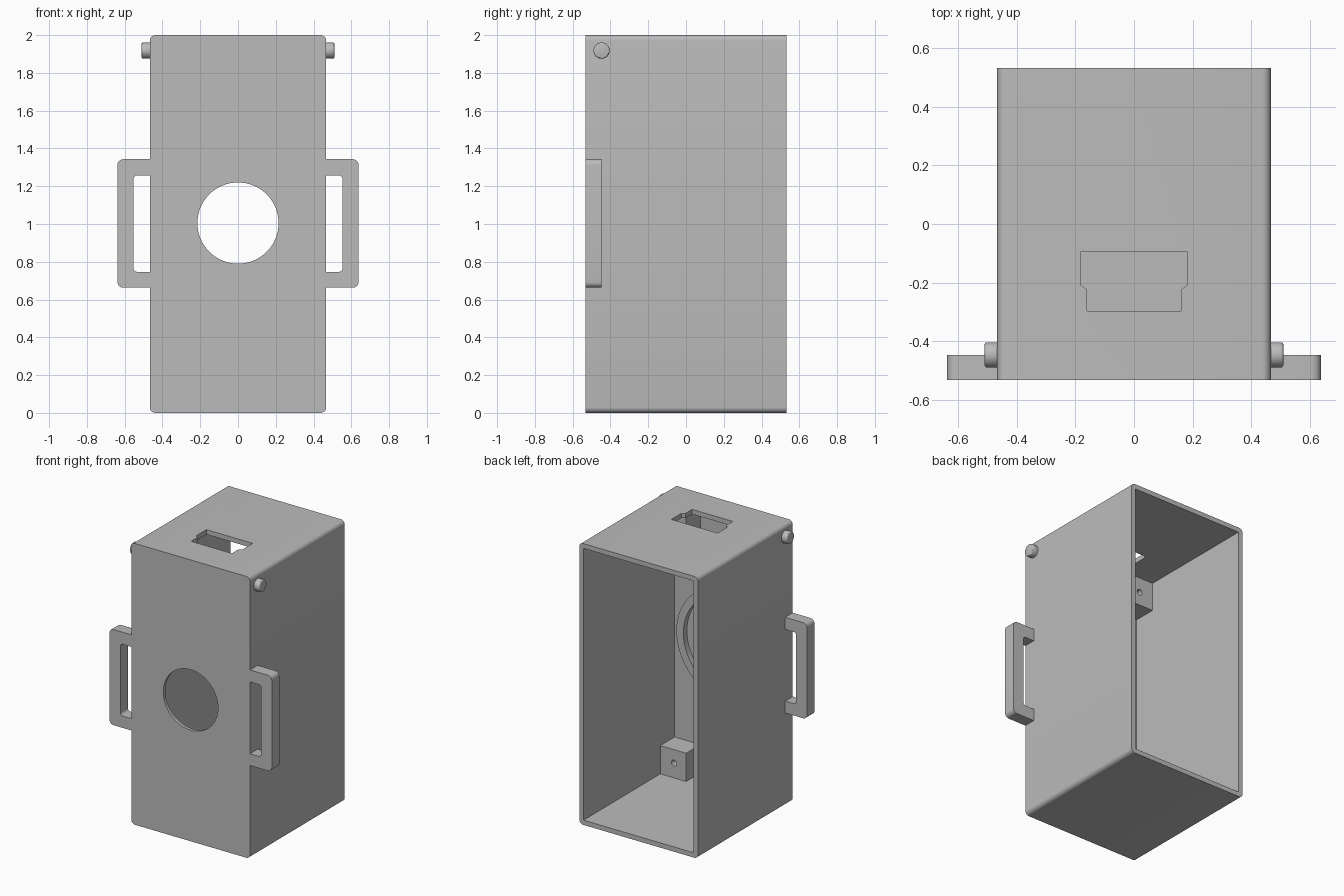
import bpy, bmesh
from math import sin, cos, pi
from mathutils import Vector

cube = bpy.data.objects.get("Cube")
if cube:
    bpy.data.objects.remove(cube, do_unlink=True)

grey = bpy.data.materials.new("plain grey")
grey.use_nodes = True
grey.diffuse_color = (0.5, 0.5, 0.5, 1)
grey.node_tree.nodes["Principled BSDF"].inputs["Base Color"].default_value = (0.5, 0.5, 0.5, 1)


def circle(cx, cy, r, n=64):
    return [(cx + r * cos(2 * pi * i / n), cy + r * sin(2 * pi * i / n)) for i in range(n)]


def rounded(x0, x1, y0, y1, r, steps=6):
    """Outline of a rectangle with rounded corners."""
    pts = []
    corners = [(x1 - r, y1 - r), (x0 + r, y1 - r), (x0 + r, y0 + r), (x1 - r, y0 + r)]
    for k, (cx, cy) in enumerate(corners):
        for i in range(steps + 1):
            a = (k + i / steps) * pi / 2
            pts.append((cx + r * cos(a), cy + r * sin(a)))
    return pts


def rect(x0, x1, y0, y1):
    return [(x0, y0), (x1, y0), (x1, y1), (x0, y1)]


def prism(name, outline, start, end, axis="y"):
    """Extrude a closed outline along one axis."""
    place = {"x": lambda a, b: (start, a, b),
             "y": lambda a, b: (a, start, b),
             "z": lambda a, b: (a, b, start)}[axis]
    bm = bmesh.new()
    face = bm.faces.new([bm.verts.new(place(a, b)) for a, b in outline])
    ext = bmesh.ops.extrude_face_region(bm, geom=[face])["geom"]
    shift = Vector([end - start if c == axis else 0 for c in "xyz"])
    bmesh.ops.translate(bm, vec=shift, verts=[e for e in ext if isinstance(e, bmesh.types.BMVert)])
    bmesh.ops.recalc_face_normals(bm, faces=bm.faces)
    mesh = bpy.data.meshes.new(name)
    bm.to_mesh(mesh)
    bm.free()
    mesh.materials.append(grey)
    obj = bpy.data.objects.new(name, mesh)
    bpy.context.collection.objects.link(obj)
    return obj


def finish(obj, cutters=(), bevel=0):
    """Cut, bevel and shade a part, then remove its cutters."""
    for c in cutters:
        mod = obj.modifiers.new("cut", "BOOLEAN")
        mod.operation, mod.solver, mod.object = "DIFFERENCE", "EXACT", c
    if bevel:
        mod = obj.modifiers.new("soft edge", "BEVEL")
        mod.width, mod.segments = bevel, 3
    bpy.context.view_layer.update()
    mesh = bpy.data.meshes.new_from_object(obj.evaluated_get(bpy.context.evaluated_depsgraph_get()))
    obj.modifiers.clear()
    obj.data = mesh
    for c in cutters:
        bpy.data.objects.remove(c, do_unlink=True)
    bpy.ops.object.select_all(action="DESELECT")
    obj.select_set(True)
    bpy.context.view_layer.objects.active = obj
    bpy.ops.object.shade_smooth_by_angle(angle=pi / 6)


W, D, H = 0.467, 0.532, 2.0      # half width, half depth, height
T = 0.034                        # side wall
INNER = -0.49                    # inside of the front wall

# Housing: open at the back, round window in front, connector slot on top
half_slot = [(0.182, -0.095), (0.182, -0.208), (0.16, -0.224), (0.16, -0.297)]
slot_outline = half_slot + [(-x, y) for x, y in reversed(half_slot)]
finish(prism("housing", rounded(-W, W, 0, H, 0.03), -D, D), [
    prism("cavity_cutter", rect(-W + T, W - T, T, H - T), INNER, 0.7),
    prism("window_cutter", circle(0, 1.005, 0.215), -0.7, -0.3),
    prism("recess_cutter", circle(0, 1.005, 0.35), -0.51, -0.4),
    prism("slot_cutter", slot_outline, 1.9, 2.1, "z")])

# Raised ring around the window, inside
finish(prism("window_ring", circle(0, 1.005, 0.405), INNER - 0.01, -0.47),
       [prism("ring_cutter", circle(0, 1.005, 0.35), -0.6, -0.4)])

for side, word in ((1, "left"), (-1, "right")):
    def span(a, b):
        return sorted((side * a, side * b))

    # Strap handle
    finish(prism(word + "_handle", rounded(*span(0.4, 0.638), 0.663, 1.343, 0.03), -D, -0.447), [
        prism("opening_cutter", rounded(*span(0.3, 0.553), 0.747, 1.257, 0.018), -0.7, -0.3),
        prism("trim_cutter", rect(*span(0.3, 0.45), 0.5, 1.5), -0.7, -0.3)])

    # Side pin
    finish(prism(word + "_pin", circle(-0.447, 1.918, 0.043, 32), side * 0.45, side * 0.51, "x"),
           bevel=0.008)

    # Screw blocks in the inner corners
    for level, z0, z1 in (("lower", 0.025, 0.235), ("upper", 1.765, 1.975)):
        z_hole = 0.14 if level == "lower" else 1.86
        finish(prism(f"{level}_{word}_screw_block", rect(*span(0.23, 0.445), z0, z1), INNER - 0.01, -0.33),
               [prism("screw_cutter", circle(side * 0.325, z_hole, 0.021, 24), -0.45, -0.3)])
